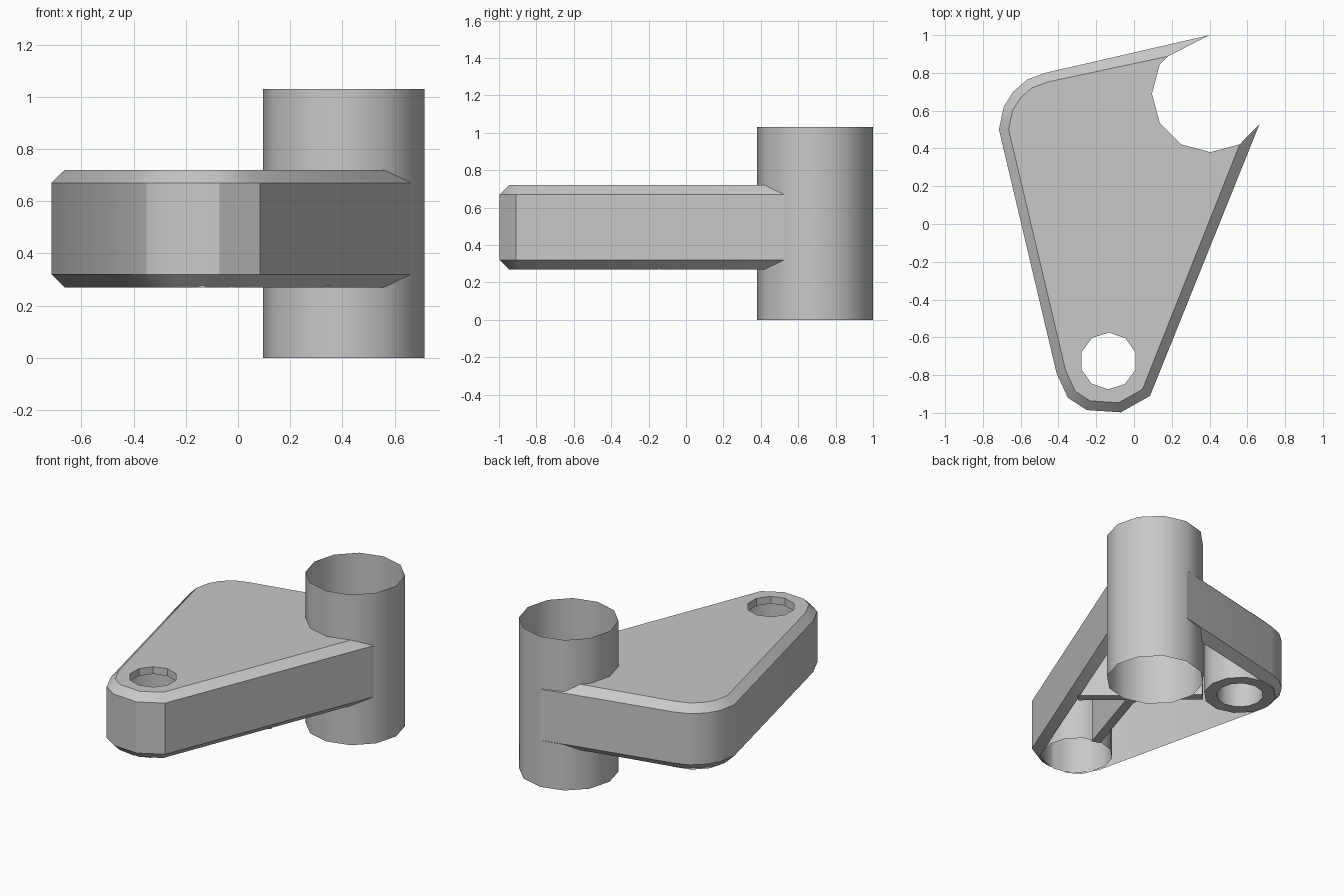
import bpy, bmesh, math
from mathutils import Vector

if "Cube" in bpy.data.objects:
    bpy.data.objects.remove(bpy.data.objects["Cube"])

grey = bpy.data.materials.new("plain_grey")
grey.use_nodes = True
grey.diffuse_color = (0.58, 0.58, 0.58, 1)
grey.node_tree.nodes["Principled BSDF"].inputs["Base Color"].default_value = (0.58, 0.58, 0.58, 1)

# heights of the arm
LOW, LOW_EDGE, HIGH_EDGE, HIGH = 0.27, 0.32, 0.67, 0.72
TUBE, BORE, BOSS = Vector((0.405, 0.69)), Vector((-0.135, -0.725)), Vector((-0.435, 0.53))
TUBE_R, HOLE_R, INSET = 0.31, 0.15, 0.05


def circle(center, radius, count, start=0.0):
    step = 2 * math.pi / count
    return [center + radius * Vector((math.cos(start + i * step), math.sin(start + i * step)))
            for i in range(count)]


def verts(bm, points, z):
    return [bm.verts.new((p[0], p[1], z)) for p in points]


def strip(bm, a, b, closed=False):
    n = len(a)
    for i in range(n if closed else n - 1):
        j = (i + 1) % n
        bm.faces.new((a[i], a[j], b[j], b[i]))


def fill(bm, *loops):
    edges = []
    for loop in loops:
        for i in range(len(loop)):
            a, b = loop[i - 1], loop[i]
            edges.append(bm.edges.get((a, b)) or bm.edges.new((a, b)))
    bmesh.ops.triangle_fill(bm, edges=edges, use_beauty=True, use_dissolve=False)


def finish(bm, name):
    bmesh.ops.recalc_face_normals(bm, faces=bm.faces)
    mesh = bpy.data.meshes.new(name)
    bm.to_mesh(mesh)
    bm.free()
    mesh.materials.append(grey)
    obj = bpy.data.objects.new(name, mesh)
    bpy.context.collection.objects.link(obj)
    bpy.ops.object.select_all(action='DESELECT')
    obj.select_set(True)
    bpy.context.view_layer.objects.active = obj
    bpy.ops.object.shade_smooth_by_angle(angle=math.radians(32))
    return obj


def inset_path(path, d):
    """Shift an open counter-clockwise path inward, mitring the corners."""
    result = []
    for i, p in enumerate(path):
        before = (p - path[max(i - 1, 0)]) if i else (path[1] - p)
        after = (path[i + 1] - p) if i < len(path) - 1 else before
        n1, n2 = (Vector((-v.y, v.x)).normalized() for v in (before, after))
        m = (n1 + n2).normalized()
        result.append(p + m * (d / m.dot(n1)))
    return result


# arm outline: from the back of the tube, round the corner and the nose, back to the tube
outer = [Vector(p) for p in (
    (0.4, 1.0), (-0.47, 0.80), (-0.565, 0.765), (-0.64, 0.70), (-0.69, 0.62), (-0.715, 0.5),
    (-0.41, -0.79), (-0.35, -0.92), (-0.25, -0.985), (-0.07, -0.997), (0.085, -0.91), (0.665, 0.53))]
inner = inset_path(outer, INSET)
inner[0], inner[-1] = Vector((0.18, 0.888)), Vector((0.56, 0.422))
tube_points = circle(TUBE, TUBE_R, 12)
cap = inner + [tube_points[i] for i in (9, 8, 7, 6, 5)]
hole = circle(BORE, HOLE_R, 10, 0.3)

bm = bmesh.new()
rim_low = verts(bm, inner, LOW)
side_low = verts(bm, outer, LOW_EDGE)
side_high = verts(bm, outer, HIGH_EDGE)
top = verts(bm, cap, HIGH)
ceiling = verts(bm, cap, HIGH_EDGE)
hole_top = verts(bm, hole, HIGH)
hole_low = verts(bm, hole, HIGH_EDGE)
n = len(outer)
strip(bm, rim_low, side_low)
strip(bm, side_low, side_high)
strip(bm, side_high, top[:n])
strip(bm, rim_low, ceiling[:n])
strip(bm, hole_top, hole_low, True)
fill(bm, top, hole_top)
fill(bm, ceiling, hole_low)
finish(bm, "arm_shell")

# open upright tube
bm = bmesh.new()
strip(bm, verts(bm, tube_points, 0), verts(bm, tube_points, 1.03), True)
finish(bm, "upright_tube")

# wide bore under the through hole
bm = bmesh.new()
ring = circle(BORE, 0.225, 12)
strip(bm, verts(bm, ring, LOW), verts(bm, ring, HIGH_EDGE), True)
finish(bm, "nose_bore")

# blind boss in the corner
bm = bmesh.new()
loops = [verts(bm, circle(BOSS, r, 12), z)
         for r, z in ((0.23, HIGH_EDGE), (0.23, LOW), (HOLE_R, LOW), (HOLE_R, HIGH_EDGE))]
for a, b in zip(loops, loops[1:]):
    strip(bm, a, b, True)
finish(bm, "corner_boss")


# stiffening ribs under the plate
def rib(name, start, end, width=0.06):
    start, end = Vector(start), Vector(end)
    d = (end - start).normalized()
    side = Vector((-d.y, d.x)) * width / 2
    corners = [start + side, end + side, end - side, start - side]
    bm = bmesh.new()
    low, high = verts(bm, corners, LOW), verts(bm, corners, HIGH_EDGE)
    strip(bm, low, high, True)
    bm.faces.new(low)
    bm.faces.new(high)
    finish(bm, name)


rib("cross_rib", (-0.27, 0.36), (0.33, -0.16))
rib("long_rib", (-0.12, -0.52), (0.19, 0.46))
